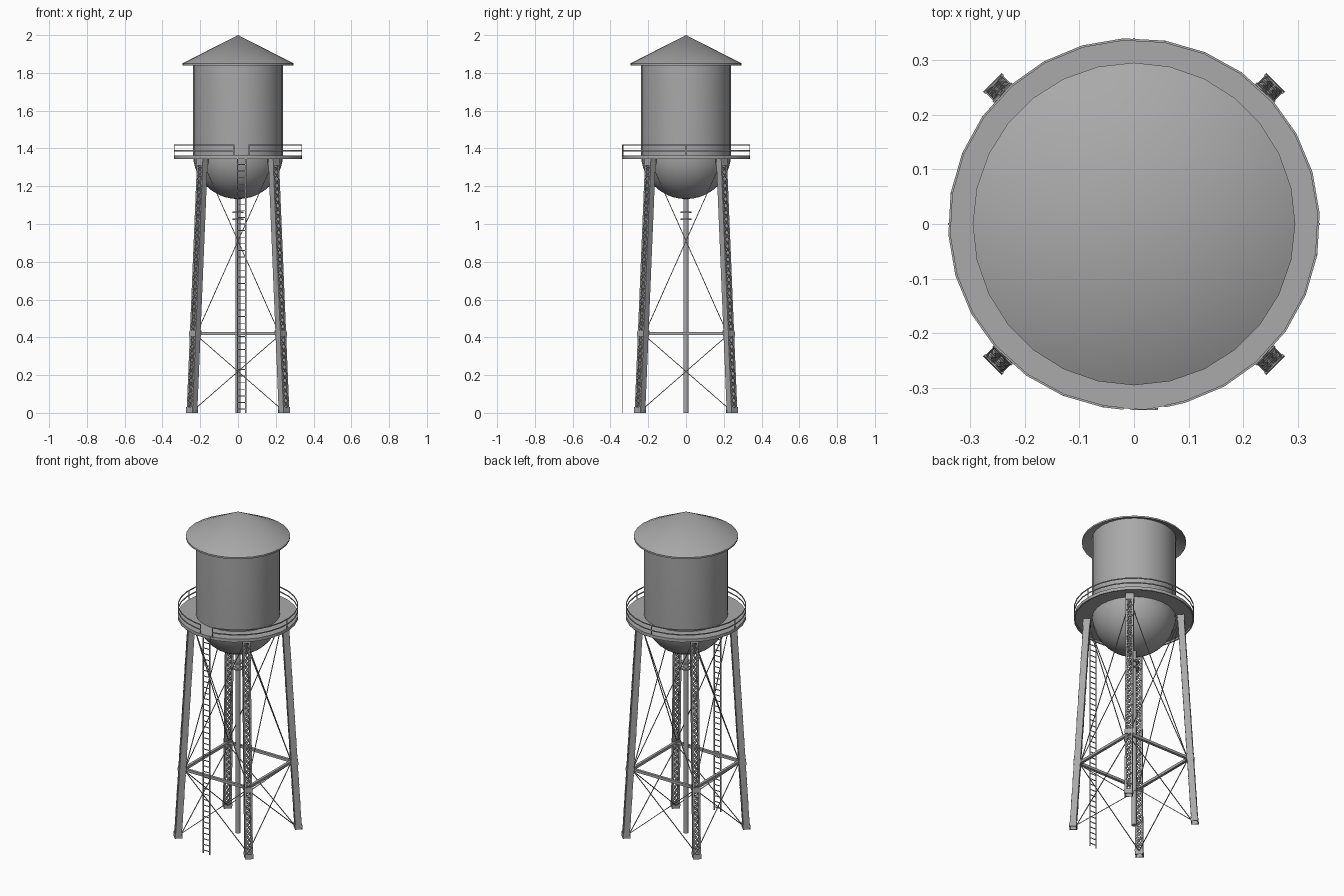
import bpy, bmesh
from math import sin, cos, pi, asin, radians
from mathutils import Vector as V

if "Cube" in bpy.data.objects:
    bpy.data.objects.remove(bpy.data.objects["Cube"])

N = 28  # sides of the round parts
PHASE = radians(3.3)  # turn of the walkway polygon
steel = bpy.data.materials.new("dark_steel")
steel.diffuse_color = (0.4, 0.4, 0.4, 1)
steel.use_nodes = True
steel.node_tree.nodes["Principled BSDF"].inputs["Base Color"].default_value = steel.diffuse_color


def finish(name, bm, smooth=False):
    bmesh.ops.recalc_face_normals(bm, faces=bm.faces)
    me = bpy.data.meshes.new(name)
    bm.to_mesh(me)
    bm.free()
    me.materials.append(steel)
    ob = bpy.data.objects.new(name, me)
    bpy.context.collection.objects.link(ob)
    if smooth:
        bpy.ops.object.select_all(action='DESELECT')
        ob.select_set(True)
        bpy.context.view_layer.objects.active = ob
        bpy.ops.object.shade_smooth_by_angle(angle=radians(30))
    return ob


def lathe(name, profile, closed=False, n=N):
    bm = bmesh.new()
    pts = profile + profile[:1] if closed else profile
    vs = [bm.verts.new((r, 0, z)) for r, z in pts]
    es = [bm.edges.new(p) for p in zip(vs, vs[1:])]
    bmesh.ops.spin(bm, geom=vs + es, cent=(0, 0, 0), axis=(0, 0, 1),
                   angle=2 * pi, steps=n, use_merge=True)
    bmesh.ops.remove_doubles(bm, verts=bm.verts, dist=1e-5)
    return finish(name, bm, True)


def prism(bm, p, q, a, b):
    """Box from p to q whose section is spanned by half-vectors a and b."""
    ring = [[bm.verts.new(c + a * s + b * t) for s, t in
             ((-1, -1), (1, -1), (1, 1), (-1, 1))] for c in (p, q)]
    for f in ring:
        bm.faces.new(f)
    for i in range(4):
        j = (i + 1) % 4
        bm.faces.new((ring[0][i], ring[0][j], ring[1][j], ring[1][i]))


def bar(bm, p, q, w, h=None, up=V((0, 0, 1))):
    d = (q - p).normalized()
    a = d.cross(up).normalized()
    prism(bm, p, q, a * w, d.cross(a) * (h or w))


# Tank, roof and round walkway
bowl = [(0.238 * sin(t), 1.37 - 0.238 * cos(t))
        for t in [i * pi / 20 for i in range(11)]]
lathe("tank", bowl + [(0.238, 1.868)])
lathe("roof", [(0, 2), (0.295, 1.85), (0.295, 1.84), (0.23, 1.87)])
deck = lathe("walkway_deck", [(0.234, 1.355), (0.333, 1.355), (0.333, 1.343),
                              (0.34, 1.343), (0.34, 1.362), (0.234, 1.362)], True)
deck.rotation_euler.z = PHASE

# Central riser pipe with two collars
lathe("riser_pipe", [(0, 0), (0.014, 0), (0.014, 1.15)], n=16)
for i, z in enumerate((1.025, 1.063)):
    lathe(f"pipe_collar_{i}", [(0.012, z - .004), (0.028, z - .004),
                               (0.028, z + .004), (0.012, z + .004)], True, 16)

# Guard rail, open where the ladder arrives
R = 0.338
start, end = -pi / 2 + asin(0.058 / R), 1.5 * pi - asin(0.021 / R)


def on_rim(t, z):
    return V((R * cos(t), R * sin(t), z))


bm = bmesh.new()
step = 2 * pi / N
inner = [PHASE + i * step for i in range(-N, N)]
angles = [start] + [t for t in inner if start < t < end] + [end]
for z in (1.388, 1.418):
    for s, t in zip(angles, angles[1:]):
        bar(bm, on_rim(s, z), on_rim(t, z), 0.002, 0.003)
for t in (start, 0, pi / 2, pi, end):
    prism(bm, on_rim(t, 1.355), on_rim(t, 1.421), V((.002, 0, 0)), V((0, .002, 0)))
finish("guard_rail", bm)

# Ladder
bm = bmesh.new()
for x in (-0.003, 0.041):
    prism(bm, V((x, -.338, 0)), V((x, -.338, 1.36)), V((.003, 0, 0)), V((0, .002, 0)))
for i in range(38):
    z = 0.02 + i * 0.035
    bar(bm, V((-.003, -.338, z)), V((.041, -.338, z)), 0.002)
finish("ladder", bm)


# Laced legs on the four diagonals
TOP, W, D = 1.35, 0.022, 0.018


def leg_radius(z):
    return 0.345 - 0.079 * z / TOP


for k, name in enumerate(("back_right", "back_left", "front_left", "front_right")):
    t = pi / 4 + k * pi / 2
    r, s = V((cos(t), sin(t), 0)), V((-sin(t), cos(t), 0))

    def at(z, side, out):
        return r * (leg_radius(z) + out) + s * side + V((0, 0, z))

    bm = bmesh.new()
    for sg in (-1, 1):
        # channel web and its two flanges
        prism(bm, at(0, sg * (W - .002), 0), at(TOP, sg * (W - .002), 0), s * .002, r * D)
        for o in (-1, 1):
            prism(bm, at(0, sg * (W - .005), o * (D - .002)),
                  at(TOP, sg * (W - .005), o * (D - .002)), s * .005, r * .002)
    # crossed lacing on the outer and inner faces
    n = 36
    for o in (-1, 1):
        for i in range(n):
            z0, z1 = 0.03 + i * 1.28 / n, 0.03 + (i + 1) * 1.28 / n
            for sg in (-1, 1):
                bar(bm, at(z0, sg * (W - .004), o * D), at(z1, -sg * (W - .004), o * D),
                    0.0025, 0.0015, r)
        # tie plates at foot, strut joint and head
        for z0, z1 in ((0, .03), (.405, .435), (1.31, TOP)):
            prism(bm, at(z0, 0, o * (D + .001)), at(z1, 0, o * (D + .001)),
                  s * (W + .002), r * .002)
    finish(name + "_leg", bm)


# Struts and crossed tie rods on each side of the tower
def corner(k, z, inset=0.0):
    t = pi / 4 + k * pi / 2
    c = leg_radius(z) - inset
    return V((c * cos(t), c * sin(t), z))


struts, rods = bmesh.new(), bmesh.new()
for k in range(4):
    bar(struts, corner(k, .42, .01), corner(k + 1, .42, .01), 0.008)
    for a, b in ((k, k + 1), (k + 1, k)):
        bar(rods, corner(a, .02, .02), corner(b, .405, .02), 0.002)
        bar(rods, corner(a, .435, .02), corner(b, 1.32, .01), 0.002)
finish("horizontal_struts", struts)
finish("cross_rods", rods)
